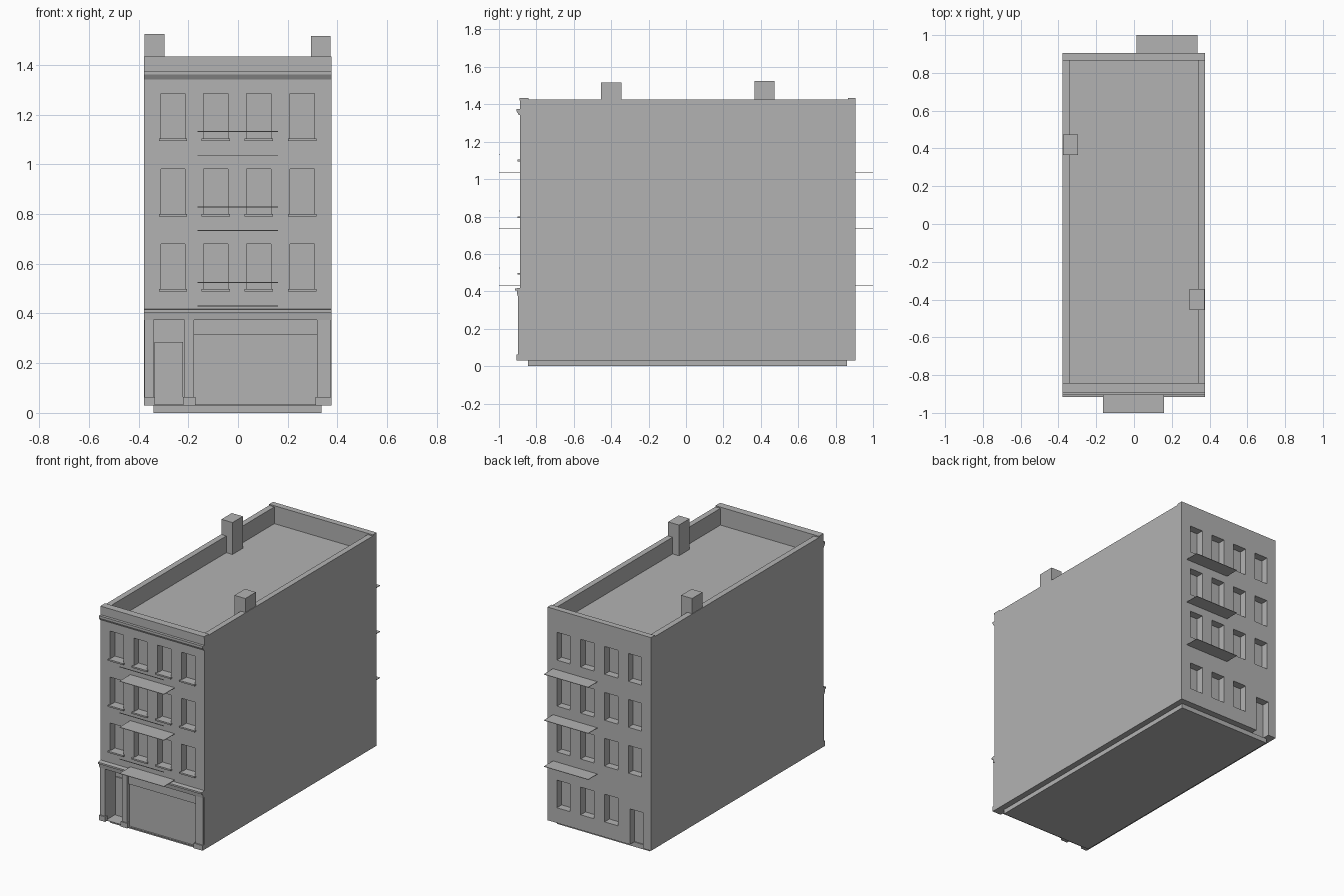
import bpy, bmesh

if "Cube" in bpy.data.objects:
    bpy.data.objects.remove(bpy.data.objects["Cube"])

mat = bpy.data.materials.new("plain grey")
mat.diffuse_color = (0.448, 0.448, 0.448, 1)
mat.use_nodes = True
mat.node_tree.nodes["Principled BSDF"].inputs["Base Color"].default_value = mat.diffuse_color


def make(name, bm):
    bmesh.ops.recalc_face_normals(bm, faces=bm.faces)
    me = bpy.data.meshes.new(name)
    bm.to_mesh(me)
    bm.free()
    me.materials.append(mat)
    ob = bpy.data.objects.new(name, me)
    bpy.context.collection.objects.link(ob)
    return ob


def boxes(name, items):
    """One object from (x0, x1, y0, y1, z0, z1) boxes."""
    bm = bmesh.new()
    for x0, x1, y0, y1, z0, z1 in items:
        v = bmesh.ops.create_cube(bm, size=1)["verts"]
        for p in v:
            p.co = (x1 if p.co.x > 0 else x0, y1 if p.co.y > 0 else y0, z1 if p.co.z > 0 else z0)
    return make(name, bm)


def moulding(name, profile, x0, x1):
    """Profile of (y, z) points extruded along x."""
    bm = bmesh.new()
    f = bm.faces.new([bm.verts.new((x0, y, z)) for y, z in profile])
    r = bmesh.ops.extrude_face_region(bm, geom=[f])["geom"]
    for v in r:
        if isinstance(v, bmesh.types.BMVert):
            v.co.x = x1
    return make(name, bm)


X0, X1, Y0, Y1 = -0.379, 0.376, -0.887, 0.905
columns = [(-0.31, -0.214), (-0.138, -0.041), (0.035, 0.133), (0.21, 0.307)]
floors = [0.497, 0.799, 1.102]
WIN_H = 0.183
D = 0.05

# Openings cut into the shell: roof well, windows, doors, shop window
cuts = [(-0.341, 0.339, -0.842, 0.865, 1.315, 1.6)]
for a, b in columns:
    for z in floors:
        cuts.append((a, b, Y0 - 0.1, Y0 + D, z, z + WIN_H))
        cuts.append((a, b, Y1 - D, Y1 + 0.1, z, z + WIN_H))
for a, b in columns[1:]:
    cuts.append((a, b, Y1 - D, Y1 + 0.1, 0.13, 0.312))
cuts.append((-0.32, -0.225, Y1 - D, Y1 + 0.1, 0.0, 0.265))          # back door
cuts.append((-0.34, -0.215, Y0 - 0.1, Y0 + 0.10, 0.033, 0.374))     # entrance
cuts.append((-0.178, 0.318, Y0 - 0.1, Y0 + 0.012, 0.033, 0.315))    # shop window
cutter = boxes("opening_cutter", cuts)
cutter.hide_render = True

shell = boxes("building_shell", [(X0, X1, Y0, Y1, 0.03, 1.425)])
mod = shell.modifiers.new("openings", "BOOLEAN")
mod.operation = "DIFFERENCE"
mod.solver = "EXACT"
mod.object = cutter
dg = bpy.context.evaluated_depsgraph_get()
shell.data = bpy.data.meshes.new_from_object(shell.evaluated_get(dg))
shell.modifiers.clear()
bpy.data.objects.remove(cutter)

# Recessed plinth, entrance door, parapet copings, chimneys
boxes("plinth", [(-0.34, 0.336, -0.845, 0.862, 0, 0.031)])
boxes("entrance_door", [(-0.335, -0.222, Y0 + 0.092, Y0 + 0.101, 0.033, 0.285)])
boxes("parapet_coping", [(X0, X1, Y0 - 0.004, -0.842, 1.42, 1.433),
                         (X0, X1, 0.865, Y1, 1.42, 1.433)])
boxes("left_chimney", [(-0.376, -0.296, 0.365, 0.473, 1.31, 1.525)])
boxes("right_chimney", [(0.293, 0.372, -0.455, -0.345, 1.31, 1.517)])

# Front cornices
moulding("roof_cornice", [(Y0 + 0.01, 1.375), (-0.905, 1.375), (-0.905, 1.362),
                          (-0.893, 1.342), (Y0 + 0.01, 1.342)], X0, X1)
moulding("shop_cornice", [(Y0 + 0.01, 0.42), (-0.915, 0.415), (-0.915, 0.404),
                          (-0.905, 0.404), (-0.901, 0.374), (Y0 + 0.01, 0.374)], X0, X1)

# Shop pilasters with wider feet
pil = []
for a, b in [(X0 + 0.002, -0.34), (-0.215, -0.178), (0.318, X1 - 0.002)]:
    pil.append((a, b, -0.898, Y0 + 0.01, 0.03, 0.376))
    pil.append((max(X0, a - 0.006), min(X1, b + 0.006), -0.906, Y0 + 0.005, 0.03, 0.063))
boxes("shop_pilasters", pil)

# Window sills on the front
boxes("window_sills", [(a - 0.008, b + 0.008, -0.901, Y0 + 0.01, z - 0.008, z + 0.002)
                       for a, b in columns for z in floors])

# Thin fire escape platforms front and back, rails in front only
levels = [0.43, 0.734, 1.037]
boxes("front_platforms", [(-0.163, 0.16, -1.0, Y0 + 0.003, z - 0.0015, z + 0.0015) for z in levels])
boxes("back_platforms", [(0.012, 0.335, Y1 - 0.003, 1.0, z - 0.0015, z + 0.0015) for z in levels])
boxes("front_rails", [(-0.163, 0.16, -1.0, -0.997, z + 0.093, z + 0.097) for z in levels])
